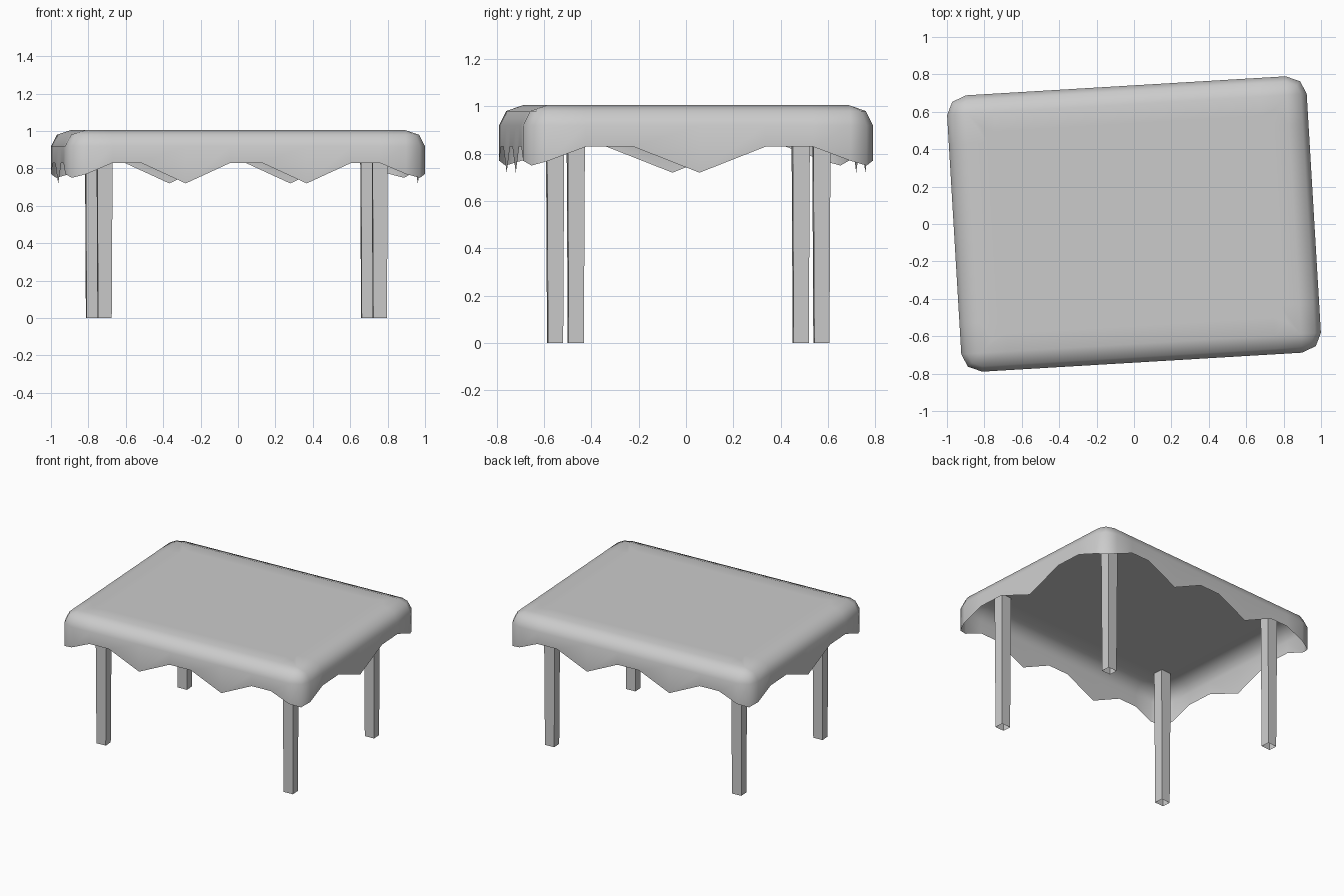
import bpy, bmesh, math
from mathutils import Vector

if "Cube" in bpy.data.objects:
    bpy.data.objects.remove(bpy.data.objects["Cube"], do_unlink=True)

TURN = math.radians(3.4)
CORE_X, CORE_Y = 0.856, 0.64      # flat middle of the top
TOP, ROUND = 1.005, 0.085

grey = bpy.data.materials.new("plain grey")
grey.use_nodes = True
colour = (0.6, 0.6, 0.6, 1)
grey.diffuse_color = colour
grey.node_tree.nodes["Principled BSDF"].inputs["Base Color"].default_value = colour


def finish(bm, name, smooth):
    bmesh.ops.remove_doubles(bm, verts=bm.verts, dist=0.0005)
    bmesh.ops.recalc_face_normals(bm, faces=bm.faces)
    for f in bm.faces:
        f.smooth = smooth
    mesh = bpy.data.meshes.new(name)
    bm.to_mesh(mesh)
    bm.free()
    mesh.materials.append(grey)
    obj = bpy.data.objects.new(name, mesh)
    obj.rotation_euler.z = TURN
    bpy.context.collection.objects.link(obj)
    return obj


# Hem of one quarter of the cloth, from the middle of a side to the middle of the back
quarter = [(0.963, 0, 0.72), (0.963, 0.28, 0.83), (0.963, 0.48, 0.83),
           (0.963, 0.64, 0.77), (0.932, 0.709, 0.75), (0.856, 0.74, 0.77),
           (0.715, 0.74, 0.83), (0.563, 0.74, 0.83), (0.324, 0.74, 0.72),
           (0.085, 0.74, 0.83)]
half = quarter + [(-x, y, z) for x, y, z in reversed(quarter)]
hem = half[:-1] + [(-x, -y, z) for x, y, z in half[:-1]]


def ring(angle):
    """Outline of the cloth at one step of the rounded rim."""
    pts = []
    for x, y, _ in hem:
        core = Vector((max(-CORE_X, min(CORE_X, x)), max(-CORE_Y, min(CORE_Y, y))))
        p = core + (Vector((x, y)) - core) * math.cos(angle)
        pts.append((p.x, p.y, TOP - ROUND + ROUND * math.sin(angle)))
    return pts


# Tablecloth: hem, rounded rim and flat top as one open sheet
rings = [hem] + [ring(math.radians(a)) for a in (0, 45, 90)]
bm = bmesh.new()
rows = [[bm.verts.new(p) for p in r] for r in rings]
n = len(hem)
for low, high in zip(rows, rows[1:]):
    for i in range(n):
        j = (i + 1) % n
        bm.faces.new((low[i], low[j], high[j], high[i]))
bmesh.ops.remove_doubles(bm, verts=bm.verts, dist=0.0005)
rim = [e for e in bm.edges if all(v.co.z > TOP - 0.001 for v in e.verts)]
top = bmesh.ops.contextual_create(bm, geom=rim)["faces"]
bmesh.ops.inset_region(bm, faces=top, thickness=0.1)
finish(bm, "tablecloth", True)

# Legs: tapered square tubes, open at the foot
for sx, side in ((-1, "right"), (1, "left")):
    for sy, end in ((-1, "front"), (1, "back")):
        bm = bmesh.new()
        bmesh.ops.create_cube(bm, size=1)
        foot = [f for f in bm.faces if f.normal.z < -0.9]
        bmesh.ops.delete(bm, geom=foot, context="FACES_ONLY")
        for v in bm.verts:
            high = v.co.z > 0
            v.co.x = sx * 0.737 - 0.008 + v.co.x * (0.083 if high else 0.073)
            v.co.y = sy * 0.52 + 0.01 + v.co.y * (0.074 if high else 0.064)
            v.co.z = TOP - 0.005 if high else 0
        finish(bm, f"{end}_{side}_leg", False)
